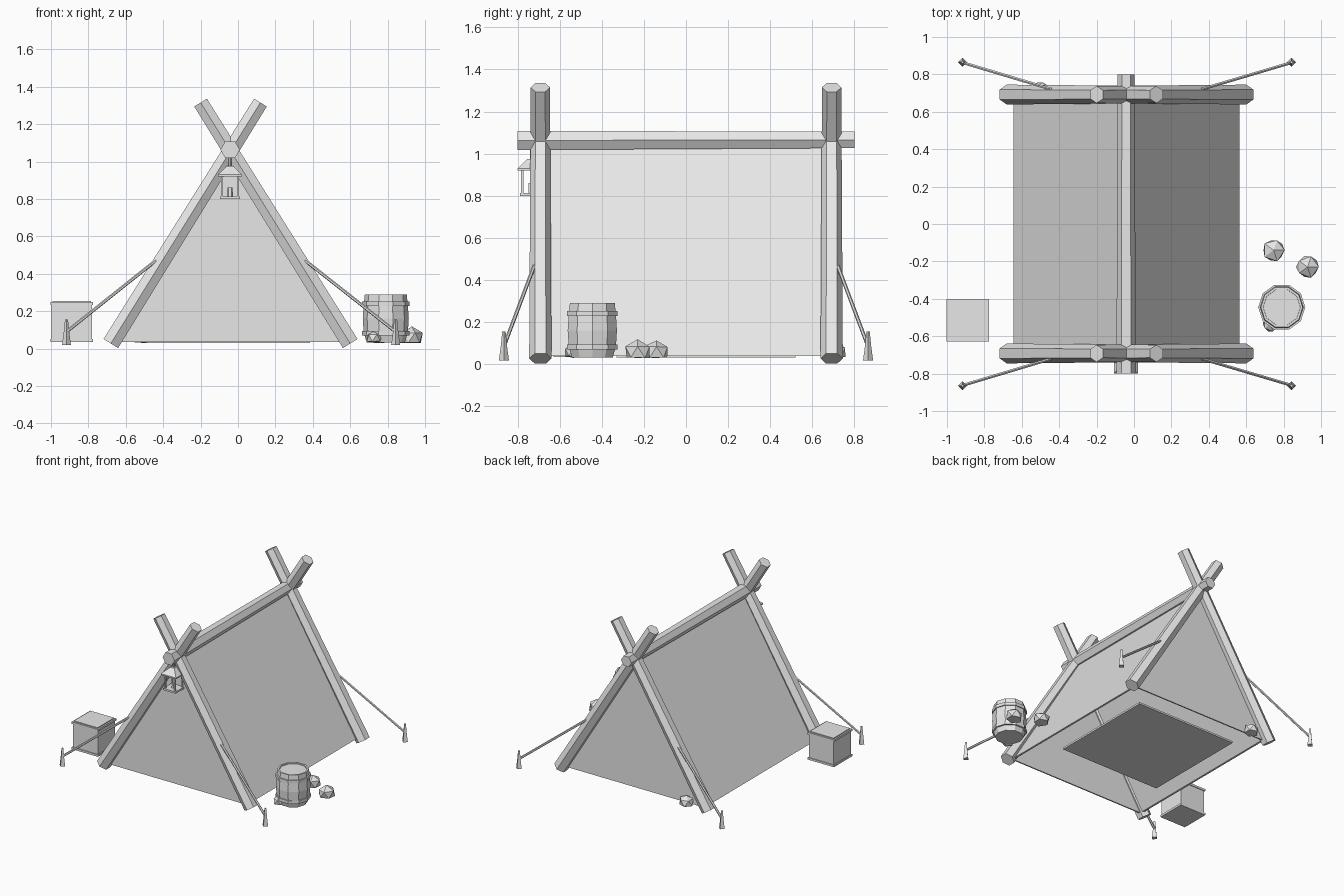
import bpy, bmesh, math, random
from mathutils import Vector, Matrix

cube = bpy.data.objects.get("Cube")
if cube:
    bpy.data.objects.remove(cube, do_unlink=True)

random.seed(4)
GREY = (0.8, 0.8, 0.8, 1)
mat = bpy.data.materials.new("plain_light_grey")
mat.use_nodes = True
mat.diffuse_color = GREY
for node in mat.node_tree.nodes:
    if node.type == 'BSDF_PRINCIPLED':
        node.inputs["Base Color"].default_value = GREY


def finish(name, bm):
    bmesh.ops.recalc_face_normals(bm, faces=bm.faces)
    mesh = bpy.data.meshes.new(name)
    bm.to_mesh(mesh)
    bm.free()
    mesh.materials.append(mat)
    obj = bpy.data.objects.new(name, mesh)
    bpy.context.collection.objects.link(obj)
    return obj


def loft(name, sides, rings, ref):
    """Join regular polygons (centre, radius) along one axis; ref points at a corner."""
    bm = bmesh.new()
    axis = (Vector(rings[-1][0]) - Vector(rings[0][0])).normalized()
    u = Vector(ref)
    u = (u - axis * u.dot(axis)).normalized()
    v = axis.cross(u)
    loops = []
    for centre, radius in rings:
        angles = [math.tau * i / sides for i in range(sides)]
        loops.append([bm.verts.new(Vector(centre) + radius * (u * math.cos(a) + v * math.sin(a)))
                      for a in angles])
    for low, high in zip(loops, loops[1:]):
        for i in range(sides):
            j = (i + 1) % sides
            bm.faces.new((low[i], low[j], high[j], high[i]))
    bm.faces.new(loops[0])
    bm.faces.new(loops[-1])
    return finish(name, bm)


def box(name, centre, size):
    bm = bmesh.new()
    bmesh.ops.create_cube(bm, size=1,
                          matrix=Matrix.Translation(centre) @ Matrix.Diagonal((*size, 1)))
    return finish(name, bm)


def prism(name, outline, y0, y1):
    """Extrude an x-z outline along y."""
    bm = bmesh.new()
    face = bm.faces.new([bm.verts.new((x, y0, z)) for x, z in outline])
    new = bmesh.ops.extrude_face_region(bm, geom=[face])["geom"]
    bmesh.ops.translate(bm, vec=(0, y1 - y0, 0),
                        verts=[g for g in new if isinstance(g, bmesh.types.BMVert)])
    return finish(name, bm)


def rock(name, x, y, radius):
    bm = bmesh.new()
    bmesh.ops.create_icosphere(bm, subdivisions=1, radius=radius)
    for v in bm.verts:
        v.co *= random.uniform(0.92, 1.1)
        v.co.z = max(v.co.z * 0.9 + 0.057, 0.03)
        v.co.x += x
        v.co.y += y
    bmesh.ops.remove_doubles(bm, verts=bm.verts, dist=0.002)
    return finish(name, bm)


# Frame: crossed poles at each end and a ridge pole
for end, s in (("front", -1), ("back", 1)):
    y = 0.692 * s
    for side, x0, x1 in (("right", -0.68, 0.12), ("left", 0.60, -0.20)):
        loft(f"{end}_{side}_pole", 6,
             [((x0, y, 0.027), 0.053), ((x1, y, 1.315), 0.046)], (0, 1, 0))
loft("ridge_pole", 6, [((-0.042, -0.8, 1.063), 0.052), ((-0.042, 0.8, 1.066), 0.045)], (1, 0, 0))

# Canvas: folded roof sheet and two end walls, open underneath
prism("canvas_roof", [(-0.645, 0.04), (-0.04, 1.04), (0.565, 0.04),
                      (0.55, 0.04), (-0.04, 1.01), (-0.63, 0.04)], -0.69, 0.69)
for end, s in (("front", -1), ("back", 1)):
    prism(f"{end}_canvas", [(-0.64, 0.035), (-0.04, 1.02), (0.56, 0.035)], 0.685 * s, 0.675 * s)

# Floor mat
box("floor_mat", (-0.05, 0.095, 0.038), (0.87, 0.85, 0.014))

# Guy ropes and stakes
for end, s in (("front", -1), ("back", 1)):
    for side, xr, xs in (("right", -0.44, -0.917), ("left", 0.36, 0.843)):
        loft(f"{end}_{side}_rope", 6,
             [((xr, 0.72 * s, 0.47), 0.009), ((xs, 0.863 * s, 0.09), 0.009)], (0, 0, 1))
        loft(f"{end}_{side}_stake", 4,
             [((xs, 0.865 * s, 0.018), 0.024), ((xs, 0.865 * s, 0.085), 0.015),
              ((xs, 0.865 * s, 0.155), 0.008)], (1, 0, 0))

# Crate with rims and a recessed lid
cx, cy = -0.888, -0.515
box("crate_body", (cx, cy, 0.145), (0.216, 0.216, 0.2))
for name, z in (("crate_bottom_rim", 0.042), ("crate_top_rim", 0.24)):
    box(name, (cx, cy, z), (0.228, 0.228, 0.016))
box("crate_lid", (cx, cy, 0.251), (0.205, 0.205, 0.008))

# Barrel: staves and hoops
bx, by = 0.79, -0.445
profile = [(0.032, 0.102), (0.085, 0.118), (0.16, 0.123), (0.235, 0.118),
           (0.29, 0.112), (0.29, 0.1), (0.282, 0.099)]
loft("barrel", 10, [((bx, by, z), r) for z, r in profile], (1, 0, 0))
for name, z in (("barrel_lower_hoop", 0.07), ("barrel_upper_hoop", 0.228)):
    loft(name, 10, [((bx, by, z), 0.126), ((bx, by, z + 0.024), 0.126)], (1, 0, 0))

# Rocks
for i, (x, y, r) in enumerate([(0.747, -0.14, 0.064), (0.928, -0.23, 0.064),
                               (0.73, -0.535, 0.045), (-0.5, 0.71, 0.055)]):
    rock(f"rock_{i + 1}", x, y, r)

# Hanging lantern: base, corner posts, candle, roof and hook
lx, ly = -0.043, -0.735
box("lantern_base", (lx, ly, 0.807), (0.108, 0.108, 0.014))
for sx in (-1, 1):
    for sy in (-1, 1):
        box("lantern_post", (lx + sx * 0.043, ly + sy * 0.043, 0.867), (0.01, 0.01, 0.115))
loft("lantern_candle", 6, [((lx, ly, 0.81), 0.016), ((lx, ly, 0.86), 0.014)], (1, 0, 0))
loft("lantern_roof", 4, [((lx, ly, 0.92), 0.092), ((lx, ly, 0.93), 0.092),
                         ((lx, ly, 0.975), 0.025)], (1, 1, 0))
loft("lantern_hook", 6, [((lx, ly, 0.97), 0.008), ((lx, ly, 1.03), 0.008)], (1, 0, 0))
